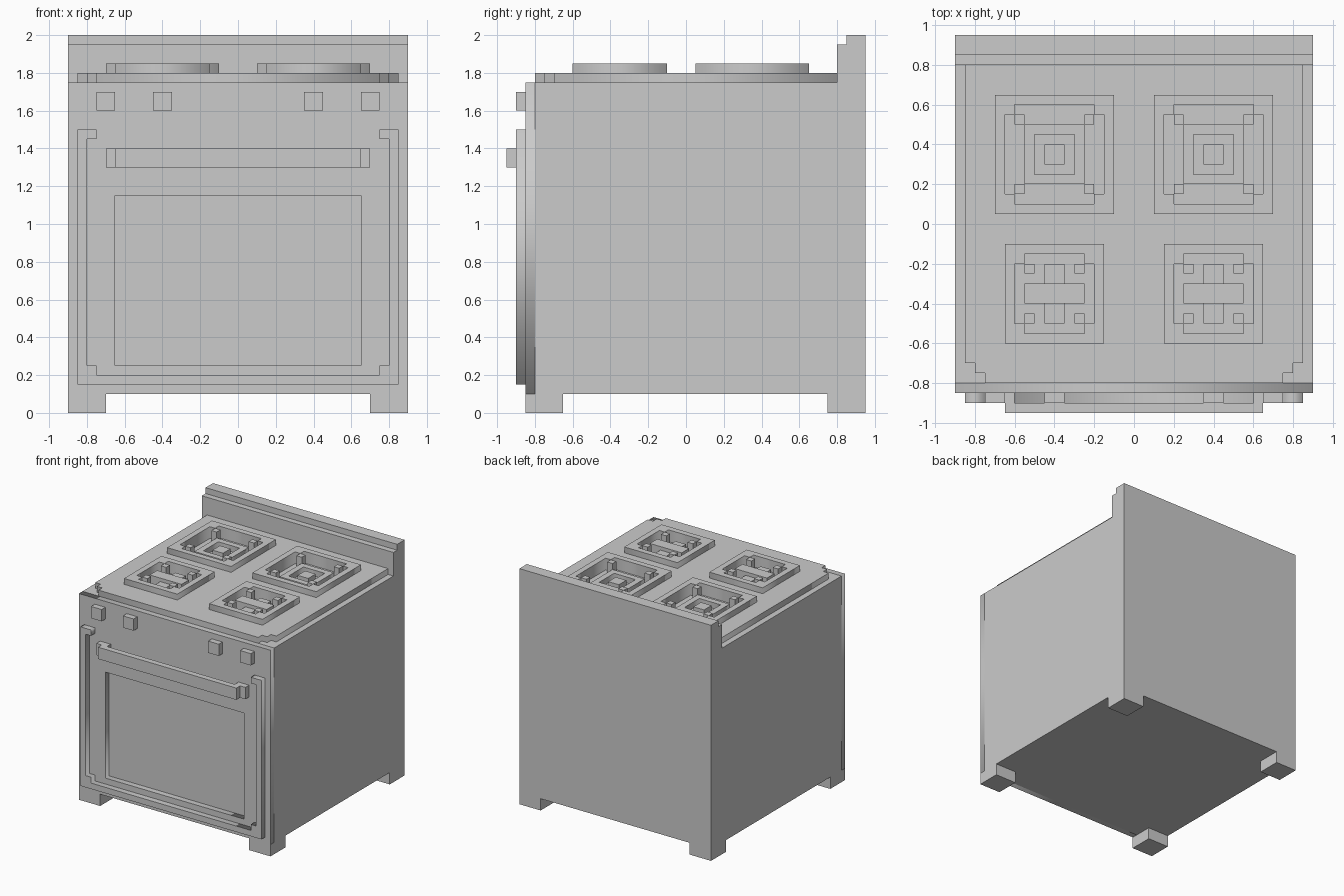
import bpy
import bmesh
from math import radians
from mathutils import Matrix, Vector

if "Cube" in bpy.data.objects:
    bpy.data.objects.remove(bpy.data.objects["Cube"], do_unlink=True)


def link(name, mesh):
    obj = bpy.data.objects.new(name, mesh)
    bpy.context.collection.objects.link(obj)
    return obj


def box(name, x, y, z):
    """Box from three (low, high) ranges."""
    bm = bmesh.new()
    bmesh.ops.create_cube(bm, size=1)
    spans = (x, y, z)
    bm.transform(Matrix.Translation([(a + b) / 2 for a, b in spans])
                 @ Matrix.Diagonal([b - a for a, b in spans] + [1]))
    mesh = bpy.data.meshes.new(name)
    bm.to_mesh(mesh)
    bm.free()
    return link(name, mesh)


def slab(name, loops, low, high, upright=False):
    """Extrude an outline with holes, either lying flat or facing the front."""
    curve = bpy.data.curves.new(name, "CURVE")
    curve.dimensions = "2D"
    curve.fill_mode = "BOTH"
    curve.extrude = (high - low) / 2
    for loop in loops:
        spline = curve.splines.new("POLY")
        spline.points.add(len(loop) - 1)
        for point, (u, v) in zip(spline.points, loop):
            point.co = (u, v, 0, 1)
        spline.use_cyclic_u = True
    temp = bpy.data.objects.new(name, curve)
    mesh = bpy.data.meshes.new_from_object(temp)
    bpy.data.objects.remove(temp)
    bpy.data.curves.remove(curve)
    middle = (low + high) / 2
    if upright:
        mesh.transform(Matrix.Translation((0, middle, 0))
                       @ Matrix.Rotation(radians(90), 4, "X"))
    else:
        mesh.transform(Matrix.Translation((0, 0, middle)))
    mesh.name = name
    return link(name, mesh)


def rect(x0, x1, y0, y1):
    return [(x0, y0), (x1, y0), (x1, y1), (x0, y1)]


def square(cx, cy, r):
    return rect(cx - r, cx + r, cy - r, cy + r)


def notched(cx, cy, rx, ry, n=0.05):
    """Rectangle with one square step taken from each corner."""
    pts = []
    for sx, sy in ((1, 1), (-1, 1), (-1, -1), (1, -1)):
        corner = [(rx, ry - n), (rx - n, ry - n), (rx - n, ry)]
        if sx * sy < 0:
            corner.reverse()
        pts += [(cx + sx * u, cy + sy * v) for u, v in corner]
    return pts


def mirrored(half):
    return half + [(-u, v) for u, v in reversed(half)]


SIDES = ((1, "left"), (-1, "right"))
FLOOR, DECK, RIM = 1.75, 1.8, 1.85

# Oven body with a recessed window in its front skin
box("body", (-0.9, 0.9), (-0.8, 0.95), (0.1, FLOOR))
slab("front_panel", [rect(-0.9, 0.9, 0.1, FLOOR), rect(-0.65, 0.65, 0.25, 1.15)],
     -0.85, -0.8, upright=True)

# Back guard
box("back_guard", (-0.9, 0.9), (0.8, 0.95), (FLOOR, 1.95))
box("back_guard_lip", (-0.9, 0.9), (0.85, 0.95), (1.95, 2))

# Door trim, open at the top
trim = [(0.85, 0.15), (0.85, 1.5), (0.75, 1.5), (0.75, 1.45), (0.8, 1.45),
        (0.8, 0.25), (0.75, 0.25), (0.75, 0.2)]
slab("door_trim", [mirrored(trim)], -0.9, -0.85, upright=True)

# Handle bar, brackets, knobs and feet
box("handle_bar", (-0.65, 0.65), (-0.95, -0.9), (1.3, 1.4))
for s, side in SIDES:
    def span(a, b):
        return tuple(sorted((s * a, s * b)))
    box(f"{side}_handle_bracket", span(0.6, 0.7), (-0.9, -0.85), (1.3, 1.4))
    for label, x in (("inner", 0.4), ("outer", 0.7)):
        box(f"{side}_{label}_knob", span(x - 0.05, x + 0.05), (-0.9, -0.85), (1.6, 1.7))
    for label, y in (("front", -0.85), ("back", 0.75)):
        box(f"{side}_{label}_foot", span(0.7, 0.9), (y, y + 0.2), (0, 0.1))

# Cooktop, opened under each burner
wells = []
for s, side in SIDES:
    cx = s * 0.4
    front_y, back_y = -0.35, 0.35

    # Large back burner: rim, corner prongs, ring and cap
    well = notched(cx, back_y, 0.25, 0.25)
    wells.append(well)
    slab(f"{side}_back_burner_rim", [square(cx, back_y, 0.3), well], DECK, RIM)
    slab(f"{side}_back_burner_ring",
         [square(cx, back_y, 0.15), square(cx, back_y, 0.1)], FLOOR, DECK)
    box(f"{side}_back_burner_cap", (cx - 0.05, cx + 0.05),
        (back_y - 0.05, back_y + 0.05), (FLOOR, DECK))

    # Small front burner: rim, corner prongs and cross grate
    well = notched(cx, front_y, 0.2, 0.2)
    wells.append(well)
    slab(f"{side}_front_burner_rim", [square(cx, front_y, 0.25), well], DECK, RIM)
    box(f"{side}_front_grate_across", (cx - 0.15, cx + 0.15),
        (front_y - 0.05, front_y + 0.05), (FLOOR, RIM - 0.02))
    box(f"{side}_front_grate_along", (cx - 0.05, cx + 0.05),
        (front_y - 0.15, front_y + 0.15), (FLOOR, DECK))

    for label, cy, r in (("back", back_y, 0.175), ("front", front_y, 0.125)):
        for i, (px, py) in enumerate(((1, 1), (-1, 1), (-1, -1), (1, -1))):
            c = Vector((cx + px * r, cy + py * r))
            box(f"{side}_{label}_prong_{i + 1}", (c.x - 0.025, c.x + 0.025),
                (c.y - 0.025, c.y + 0.025), (FLOOR, RIM))

edge = [(0.75, -0.8), (0.75, -0.75), (0.8, -0.75), (0.8, -0.7), (0.85, -0.7), (0.85, 0.8)]
slab("cooktop", [mirrored(edge)] + wells, FLOOR, DECK)
